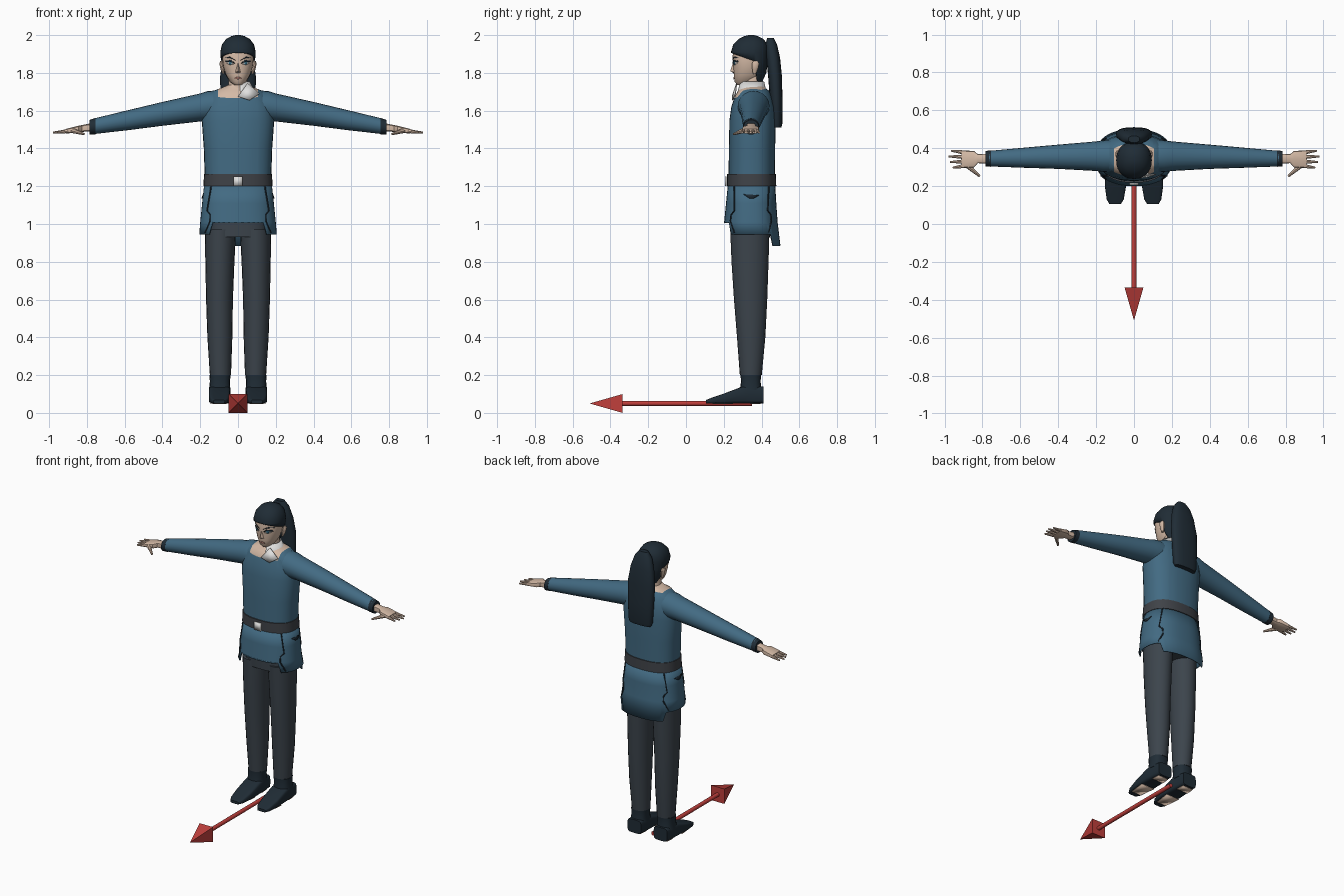
import bpy, bmesh, math
from mathutils import Vector

if "Cube" in bpy.data.objects:
    bpy.data.objects.remove(bpy.data.objects["Cube"])

def material(name, rgb):
    m = bpy.data.materials.new(name)
    m.diffuse_color = (*rgb, 1)
    m.use_nodes = True
    m.node_tree.nodes["Principled BSDF"].inputs["Base Color"].default_value = m.diffuse_color
    return m

BLUE = material("blue cloth", (0.055, 0.145, 0.225))
DARK = material("dark hair and leather", (0.014, 0.025, 0.036))
GREY = material("grey trousers", (0.045, 0.058, 0.072))
BELT = material("belt grey", (0.05, 0.055, 0.064))
SKIN = material("skin", (0.66, 0.49, 0.38))
WHITE = material("white cloth", (0.75, 0.75, 0.74))
RED = material("red", (0.52, 0.05, 0.045))
LIPS = material("lips", (0.42, 0.2, 0.16))
IRIS = material("iris", (0.05, 0.2, 0.3))

def finish(name, bm, mats, mirror=False):
    bmesh.ops.recalc_face_normals(bm, faces=bm.faces)
    me = bpy.data.meshes.new(name)
    bm.to_mesh(me)
    bm.free()
    ob = bpy.data.objects.new(name, me)
    bpy.context.collection.objects.link(ob)
    for m in mats:
        me.materials.append(m)
    if mirror:
        ob.modifiers.new("mirror", 'MIRROR')
    return ob

def oval(sec, t, p, axis='z'):
    """Point at angle t of a rounded cross-section (position, centre a, b, radius a, b)."""
    pos, a, b, ra, rb = sec
    c, s = math.cos(t), math.sin(t)
    u = a + ra * math.copysign(abs(c) ** (2 / p), c)
    v = b + rb * math.copysign(abs(s) ** (2 / p), s)
    return Vector({'z': (u, v, pos), 'x': (pos, u, v), 'y': (u, pos, v)}[axis])

def loft_bm(secs, n=24, p=2, axis='z', caps=True):
    bm = bmesh.new()
    rings = [[bm.verts.new(oval(s, math.tau * i / n, p, axis)) for i in range(n)] for s in secs]
    for r, q in zip(rings, rings[1:]):
        for i in range(n):
            j = (i + 1) % n
            bm.faces.new((r[i], r[j], q[j], q[i]))
    if caps:
        bm.faces.new(rings[0])
        bm.faces.new(rings[-1])
    return bm

def loft(name, secs, mat, n=24, p=2, axis='z', mirror=False):
    return finish(name, loft_bm(secs, n, p, axis), [mat], mirror)

def span(z, y0, y1, rx):
    """Horizontal section given by its front and back y."""
    return (z, 0, (y0 + y1) / 2, rx, (y1 - y0) / 2)

def at_height(secs, z):
    secs = sorted(secs)
    for a, b in zip(secs, secs[1:]):
        if a[0] <= z <= b[0]:
            f = (z - a[0]) / (b[0] - a[0])
            return tuple(u + (v - u) * f for u, v in zip(a, b))
    return secs[0]

def rods(name, segs, mat, n=8, mirror=True):
    bm = bmesh.new()
    for a, b, r0, r1 in segs:
        a, b = Vector(a), Vector(b)
        d = b - a
        m = d.to_track_quat('Z', 'Y').to_matrix().to_4x4()
        m.translation = (a + b) / 2
        bmesh.ops.create_cone(bm, cap_ends=True, segments=n, radius1=r0, radius2=r1,
                              depth=d.length, matrix=m)
    return finish(name, bm, [mat], mirror)

def plate(name, pts, mat, mirror=True, thick=0.005):
    bm = bmesh.new()
    bm.faces.new([bm.verts.new(p) for p in pts])
    ob = finish(name, bm, [mat], mirror)
    ob.modifiers.new("thickness", 'SOLIDIFY').thickness = thick
    ob.modifiers["thickness"].offset = 0
    return ob

def cut(bm, co, no):
    bmesh.ops.bisect_plane(bm, geom=bm.verts[:] + bm.edges[:] + bm.faces[:], plane_co=co, plane_no=no)

# Torso with neckline: skin inside the collar line, cloth outside
bm = loft_bm([span(1.21, .225, .47, .175), span(1.4, .227, .472, .181), span(1.55, .23, .475, .192),
              span(1.62, .24, .47, .183), span(1.675, .258, .455, .16), span(1.705, .275, .44, .13),
              span(1.72, .295, .42, .09), span(1.735, .3, .41, .055)], 32, 2.4)
neck_co, neck_no = Vector((0, .25, 1.665)), Vector((0, -.3, 1)).normalized()
cut(bm, neck_co, neck_no)
cut(bm, (.105, 0, 0), (1, 0, 0))
cut(bm, (-.105, 0, 0), (1, 0, 0))
for f in bm.faces:
    c = f.calc_center_median()
    f.material_index = int((c - neck_co).dot(neck_no) > 0 and abs(c.x) < .105)
finish("torso", bm, [BLUE, SKIN])
loft("neck", [span(1.68, .285, .415, .07), span(1.72, .295, .41, .052), span(1.79, .3, .405, .05)], SKIN)

# Scarf collar on one side
bm = loft_bm([span(1.675, .262, .435, .11), span(1.71, .275, .425, .088), span(1.755, .285, .415, .062)], 24, 2, caps=False)
cut(bm, (.012, 0, 0), (1, 0, 0))
bmesh.ops.delete(bm, geom=[f for f in bm.faces if f.calc_center_median().x < .012], context='FACES')
finish("collar", bm, [WHITE]).modifiers.new("thickness", 'SOLIDIFY').thickness = .006
plate("collar_flap", [(.0, .245, 1.675), (.06, .247, 1.655), (.115, .262, 1.69), (.05, .268, 1.745)], WHITE, False)

# Sleeves, cuffs
loft("sleeve", [(.11, .358, 1.625, .085, .082), (.16, .358, 1.624, .084, .08), (.2, .358, 1.617, .078, .074),
                (.4, .355, 1.583, .064, .063), (.58, .35, 1.55, .053, .053), (.765, .345, 1.517, .041, .041)],
     BLUE, 20, axis='x', mirror=True)
loft("cuff", [(.755, .345, 1.518, .043, .043), (.785, .345, 1.512, .041, .039)], DARK, 20, axis='x', mirror=True)

# Hands
loft("palm", [(.775, .345, 1.512, .026, .022), (.825, .345, 1.506, .024, .018), (.845, .342, 1.502, .044, .018),
              (.912, .342, 1.491, .046, .012)], SKIN, 12, 4, 'x', True)
rods("fingers", [((.9, .342 + k * .024, 1.492), (.982 - abs(k - .3) * .014, .342 + k * .03, 1.484), .011, .005)
                 for k in (-1.5, -.5, .5, 1.5)], SKIN)
rods("thumb", [((.875, .305, 1.495), (.815, .252, 1.476), .014, .006)], SKIN)

# Belt and buckle
loft("belt", [span(1.2, .218, .478, .183), span(1.265, .218, .476, .18)], BELT, 32, 2.4)
plate("buckle", [(-.024, .211, 1.2), (.024, .211, 1.2), (.024, .211, 1.252), (-.024, .211, 1.252)], WHITE, False, .009)

# Tunic skirt: short in front, longer at the sides, longest behind
SKIRT = [span(1.21, .222, .472, .179), span(1.11, .212, .478, .19), span(1.01, .202, .485, .2), span(.88, .2, .5, .205)]
bm = loft_bm(SKIRT, 48, 2.4, caps=False)
for v in bm.verts:
    if v.co.z < .9:
        if v.co.y < .34 and abs(v.co.x) < .15:
            v.co.z = 1.01
        elif v.co.y > .4 and abs(v.co.x) < .16:
            v.co.z = .885
        else:
            v.co.z = .945
finish("skirt", bm, [BLUE]).modifiers.new("thickness", 'SOLIDIFY').thickness = .006

def on_skirt(deg, z, out=.002):
    s = at_height(SKIRT, z)
    return oval((s[0], s[1], s[2], s[3] + out, s[4] + out), math.radians(deg), 2.4)

# Seams and pocket slits lie on the skirt
for name, sg in (("front_seam", -1), ("back_seam", 1)):
    path = [on_skirt(sg * a, z) for a, z in ((42, 1.2), (36, 1.07), (45, 1.05), (46, 1.015), (34, .955))]
    rods(name, [(a, b, .004, .004) for a, b in zip(path, path[1:])], DARK, 6)
plate("pocket_slit", [on_skirt(a, z, .004) for a, z in ((-14, 1.157), (14, 1.152), (3, 1.135), (-2, 1.135))], DARK)

# Under-hem and trousers
loft("under_hem", [span(.93, .235, .445, .155), span(1.05, .232, .45, .16)], GREY, 32, 2.6)
loft("trouser_leg", [(.2, .093, .343, .056, .058), (.4, .096, .345, .066, .075), (.6, .098, .342, .071, .088),
                     (.8, .096, .339, .077, .098), (.97, .093, .338, .083, .104)], GREY, 20, mirror=True)

# Shoes with pale sole patches
loft("shoe", [(.105, .1, .059, .03, .009), (.13, .099, .064, .045, .014), (.2, .098, .076, .056, .026),
              (.3, .097, .095, .057, .045), (.33, .097, .097, .056, .047), (.41, .097, .095, .05, .044)],
     DARK, 20, 5, 'y', True)
loft("shoe_ankle", [(.12, .097, .343, .057, .058), (.165, .096, .343, .053, .052), (.2, .095, .343, .056, .054)],
     DARK, 16, 2.6, mirror=True)
plate("sole_front", [(.065, .14, .049), (.135, .14, .049), (.147, .25, .049), (.05, .25, .049)], SKIN, thick=.003)
plate("sole_heel", [(.055, .34, .049), (.14, .34, .049), (.135, .395, .049), (.06, .395, .049)], SKIN, thick=.003)

# Head
HEAD = [span(1.735, .272, .32, .018), span(1.752, .258, .37, .042), span(1.79, .253, .4, .064),
        span(1.83, .251, .41, .077), span(1.89, .246, .422, .085), span(1.95, .262, .415, .074)]
loft("head", HEAD, SKIN, 28, 2.2)

def on_face(x, z, out=.002):
    _, _, cy, rx, ry = at_height(HEAD, z)
    return Vector((x, cy - ry * max(0, 1 - abs(x / rx) ** 2.2) ** (1 / 2.2) - out, z))

def face_plate(name, pts, mat, out, mirror=True):
    plate(name, [on_face(x, z, out) for x, z in pts], mat, mirror, .003)

face_plate("eye_white", [(.022, 1.846), (.042, 1.842), (.062, 1.852), (.042, 1.862)], WHITE, .002)
face_plate("iris", [(.035, 1.844), (.047, 1.844), (.048, 1.86), (.034, 1.86)], IRIS, .004)
face_plate("eyelash", [(.016, 1.85), (.04, 1.859), (.068, 1.857), (.064, 1.865), (.036, 1.868)], DARK, .004)
face_plate("eyebrow", [(.014, 1.867), (.045, 1.88), (.074, 1.878), (.046, 1.887)], DARK, .003)
face_plate("mouth", [(-.022, 1.772), (0, 1.766), (.022, 1.772), (.006, 1.778), (-.006, 1.778)], LIPS, .003, False)

# Nose
bm = bmesh.new()
nv = [bm.verts.new(c) for c in ((0, .252, 1.862), (-.015, .255, 1.803), (.015, .255, 1.803), (0, .234, 1.81), (0, .256, 1.796))]
for i in ((0, 1, 3), (0, 3, 2), (1, 4, 3), (4, 2, 3)):
    bm.faces.new([nv[k] for k in i])
finish("nose", bm, [SKIN])
loft("ear", [(1.795, .077, .362, .006, .008), (1.82, .082, .366, .011, .016),
             (1.85, .088, .368, .011, .02), (1.862, .088, .368, .006, .012)], SKIN, 10, mirror=True)

# Hair cap, opened around the face
bm = loft_bm([span(1.755, .33, .405, .045), span(1.8, .25, .425, .078), span(1.85, .24, .432, .089),
              span(1.91, .238, .436, .094), span(1.95, .25, .432, .085), span(1.98, .28, .41, .062),
              span(1.995, .31, .38, .034), span(2.0, .33, .36, .012)], 28, 2.2)
line_co, line_no = Vector((0, .24, 1.905)), Vector((0, .35, 1)).normalized()
side_co, side_no = Vector((0, .37, 1.82)), Vector((0, 1, .1)).normalized()
cut(bm, line_co, line_no)
cut(bm, side_co, side_no)
def in_face(f):
    c = f.calc_center_median()
    return (c - line_co).dot(line_no) < 0 and (c - side_co).dot(side_no) < 0
bmesh.ops.delete(bm, geom=[f for f in bm.faces if in_face(f)], context='FACES')
finish("hair_cap", bm, [DARK]).modifiers.new("thickness", 'SOLIDIFY').thickness = .008

# Ponytail
loft("ponytail", [span(1.51, .46, .505, .078), span(1.53, .45, .51, .085), span(1.65, .445, .511, .092),
                  span(1.78, .435, .508, .095), span(1.88, .425, .498, .08), span(1.95, .42, .482, .058),
                  span(1.985, .43, .465, .03)], DARK, 20, 2.5)

# Direction arrow on the floor
R2 = math.sqrt(2)
loft("arrow_shaft", [(-.34, 0, .05, .013, .013), (.35, 0, .05, .013, .013)], RED, 16, 2, 'y')
bm = bmesh.new()
base = [bm.verts.new((x, -.335, z)) for x, z in ((-.05, 0), (.05, 0), (.05, .1), (-.05, .1))]
tip = bm.verts.new((0, -.51, .05))
bm.faces.new(base)
for i in range(4):
    bm.faces.new((base[i], base[(i + 1) % 4], tip))
finish("arrow_head", bm, [RED])

# Smooth shading with sharp edges kept
bpy.ops.object.select_all(action='SELECT')
bpy.context.view_layer.objects.active = bpy.data.objects["torso"]
bpy.ops.object.shade_smooth_by_angle(angle=math.radians(40))
